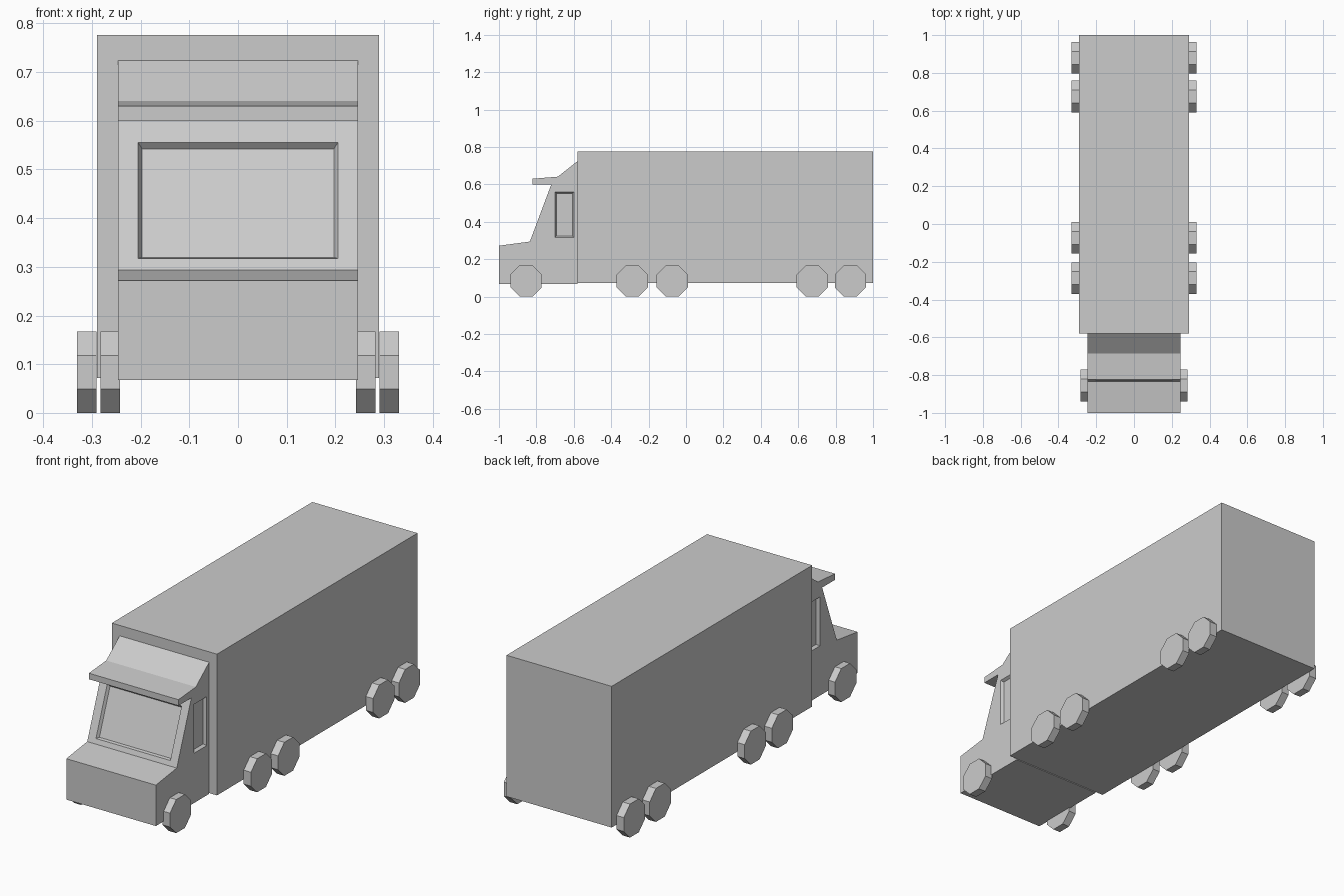
import bpy, bmesh, math
from mathutils import Vector, Matrix

cube = bpy.data.objects.get("Cube")
if cube:
    bpy.data.objects.remove(cube, do_unlink=True)

# One plain grey for the whole truck
grey = bpy.data.materials.new("plain_grey")
grey.use_nodes = True
colour = (0.6, 0.6, 0.6, 1)
grey.diffuse_color = colour
grey.node_tree.nodes["Principled BSDF"].inputs["Base Color"].default_value = colour


def finish(name, bm):
    bmesh.ops.recalc_face_normals(bm, faces=bm.faces)
    mesh = bpy.data.meshes.new(name)
    bm.to_mesh(mesh)
    bm.free()
    mesh.materials.append(grey)
    obj = bpy.data.objects.new(name, mesh)
    bpy.context.collection.objects.link(obj)
    return obj


def box(name, low, high):
    bm = bmesh.new()
    low, high = Vector(low), Vector(high)
    size = Matrix.Diagonal((high - low).to_4d())
    bmesh.ops.create_cube(bm, size=1, matrix=Matrix.Translation((low + high) / 2) @ size)
    return finish(name, bm)


def prism(name, profile, half_width):
    """Side profile of (y, z) points extruded across x."""
    bm = bmesh.new()
    face = bm.faces.new([bm.verts.new((-half_width, y, z)) for y, z in profile])
    new = bmesh.ops.extrude_face_region(bm, geom=[face])["geom"]
    verts = [v for v in new if isinstance(v, bmesh.types.BMVert)]
    bmesh.ops.translate(bm, verts=verts, vec=(2 * half_width, 0, 0))
    return finish(name, bm)


def recess(target, name, centre, across, up, half_w, half_h, depth=0.014, taper=0.008):
    """Cut a shallow window with tapered walls into the target."""
    across, up = Vector(across).normalized(), Vector(up).normalized()
    inward = up.cross(across)
    bm = bmesh.new()
    rings = []
    for d in (-depth, depth):
        shrink = taper * d / depth
        rings.append([bm.verts.new(Vector(centre) + inward * d
                                   + across * sx * (half_w - shrink)
                                   + up * sz * (half_h - shrink))
                      for sx, sz in ((-1, -1), (1, -1), (1, 1), (-1, 1))])
    for ring in rings:
        bm.faces.new(ring)
    for i in range(4):
        j = (i + 1) % 4
        bm.faces.new((rings[0][i], rings[0][j], rings[1][j], rings[1][i]))
    cutter = finish(name, bm)
    cutter.hide_render = True
    cutter.hide_viewport = True
    cutter.display_type = 'WIRE'
    mod = target.modifiers.new(name, 'BOOLEAN')
    mod.operation = 'DIFFERENCE'
    mod.solver = 'EXACT'
    mod.object = cutter


# Cargo box
box("cargo_box", (-0.29, -0.58, 0.072), (0.29, 1, 0.776))

# Cab with bonnet, sloped windscreen, sun visor and roof fairing
cab = prism("cab", [(-1, 0.068), (-1, 0.272), (-0.835, 0.294), (-0.72, 0.6),
                    (-0.822, 0.6), (-0.822, 0.63), (-0.685, 0.641),
                    (-0.58, 0.724), (-0.58, 0.068)], 0.247)

# Windscreen and side windows
recess(cab, "windscreen_cutter", (0, -0.7815, 0.436), (1, 0, 0),
       (0, 0.115, 0.306), 0.205, 0.127)
for side, label in ((1, "left"), (-1, "right")):
    recess(cab, label + "_window_cutter", (side * 0.247, -0.65, 0.438),
           (0, side, 0), (0, 0, 1), 0.051, 0.122)


# Eight-sided wheels standing on a flat
def wheel(name, x, y, apothem=0.0835, width=0.04):
    bm = bmesh.new()
    radius = apothem / math.cos(math.pi / 8)
    place = (Matrix.Translation((x, y, apothem)) @ Matrix.Rotation(math.pi / 2, 4, 'Y')
             @ Matrix.Rotation(math.pi / 8, 4, 'Z'))
    bmesh.ops.create_cone(bm, cap_ends=True, segments=8, radius1=radius,
                          radius2=radius, depth=width, matrix=place)
    finish(name, bm)


axles = (("front", -0.855, 0.262), ("middle_first", -0.287, 0.311),
         ("middle_second", -0.073, 0.311), ("rear_first", 0.675, 0.311),
         ("rear_second", 0.879, 0.311))
for label, y, x in axles:
    wheel(label + "_left_wheel", x, y)
    wheel(label + "_right_wheel", -x, y)
